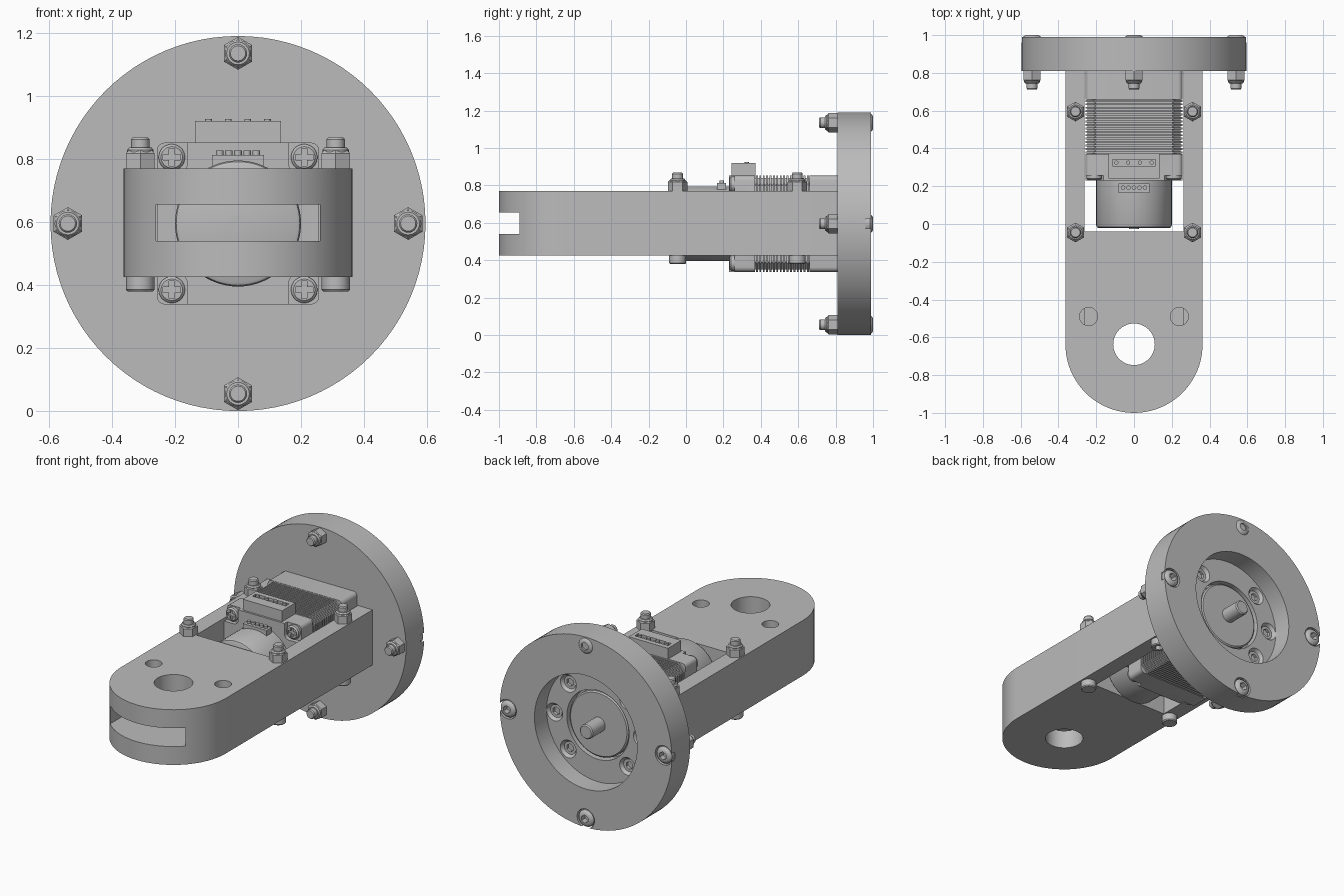
import bpy, bmesh, math
from mathutils import Vector, Matrix

if "Cube" in bpy.data.objects:
    bpy.data.objects.remove(bpy.data.objects["Cube"], do_unlink=True)

GREY = (0.5, 0.5, 0.5, 1)
metal = bpy.data.materials.new("plain grey")
metal.use_nodes = True
metal.diffuse_color = GREY
metal.node_tree.nodes["Principled BSDF"].inputs["Base Color"].default_value = GREY

CZ = 0.595                     # height of the motor axis
UP, DOWN = (0, 0, 1), (0, 0, -1)
BACK, FRONT = (0, 1, 0), (0, -1, 0)
parts = []


def finish(name, bm):
    bmesh.ops.recalc_face_normals(bm, faces=bm.faces)
    mesh = bpy.data.meshes.new(name)
    bm.to_mesh(mesh)
    bm.free()
    ob = bpy.data.objects.new(name, mesh)
    bpy.context.collection.objects.link(ob)
    mesh.materials.append(metal)
    parts.append(ob)
    return ob


def lathe(name, profile, at=(0, 0, 0), axis=UP, segs=32):
    """Turn (radius, height) points around an axis through a point."""
    bm = bmesh.new()
    vs = [bm.verts.new((0, r, h)) for r, h in profile]
    es = [bm.edges.new(pair) for pair in zip(vs, vs[1:])]
    bmesh.ops.spin(bm, geom=vs + es, cent=(0, 0, 0), axis=(0, 0, 1),
                   angle=math.tau, steps=segs, use_merge=False)
    bmesh.ops.remove_doubles(bm, verts=bm.verts, dist=1e-5)
    turn = Vector(axis).to_track_quat('Z', 'Y').to_matrix().to_4x4()
    bm.transform(Matrix.Translation(at) @ turn)
    return finish(name, bm)


def rod(name, r, low, high, at=(0, 0, 0), axis=UP, segs=32):
    return lathe(name, [(0, low), (r, low), (r, high), (0, high)], at, axis, segs)


def box(name, x, y, z, bevel=0, segments=1):
    """Box from three (low, high) ranges, optionally bevelled along its y edges."""
    bm = bmesh.new()
    bmesh.ops.create_cube(bm, size=1)
    for v in bm.verts:
        v.co = [(lo + hi) / 2 + c * (hi - lo) for c, (lo, hi) in zip(v.co, (x, y, z))]
    if bevel:
        long = [e for e in bm.edges if abs(e.verts[0].co.y - e.verts[1].co.y) > 1e-4]
        bmesh.ops.bevel(bm, geom=long, offset=bevel, segments=segments,
                        profile=0.5, affect='EDGES')
    return finish(name, bm)


def cut(ob, *cutters):
    for c in cutters:
        mod = ob.modifiers.new("cut", 'BOOLEAN')
        mod.operation, mod.solver, mod.object = 'DIFFERENCE', 'EXACT', c
        bpy.context.view_layer.objects.active = ob
        bpy.ops.object.modifier_apply(modifier=mod.name)
        parts.remove(c)
        bpy.data.objects.remove(c, do_unlink=True)


def nut(name, at, axis):
    lathe(name + "_nut", [(0, -.01), (.052, -.01), (.052, .048), (.044, .056), (0, .056)],
          at, axis, 6)
    lathe(name + "_nut_collar", [(0, .03), (.042, .03), (.042, .058), (.036, .066), (0, .066)],
          at, axis, 24)
    lathe(name + "_tip", [(0, 0), (.029, 0), (.029, .092), (.024, .098), (0, .098)],
          at, axis, 24)


def head(name, profile, at, axis, depth):
    """Screw head with a hexagonal socket."""
    ob = lathe(name + "_head", profile, at, axis, 28)
    cut(ob, rod("socket", .025, depth, .2, at, axis, 6))


# Arm: plate with a round front end
bm = bmesh.new()
R, END = 0.363, -0.637
outline = [(R, .81), (-R, .81)]
outline += [(R * math.cos(a), END + R * math.sin(a))
            for a in (math.pi + math.pi * i / 40 for i in range(41))]
face = bm.faces.new([bm.verts.new((x, y, .425)) for x, y in outline])
top = bmesh.ops.extrude_face_region(bm, geom=[face])["geom"]
bmesh.ops.translate(bm, vec=(0, 0, .345),
                    verts=[v for v in top if isinstance(v, bmesh.types.BMVert)])
arm = finish("arm", bm)
cut(arm,
    box("pocket", (-.262, .262), (-.04, .9), (.3, .9)),
    box("slot", (-.26, .26), (-1.1, 0), (.54, .655)),
    rod("pivot_hole", .11, .3, .9, (0, END, 0), segs=48),
    *[rod("small_hole", .048, .6, .9, (x, y, 0))
      for x, y in ((-.24, -.49), (.24, -.49), (0, -.905))])

# Flange with a stepped recess in its back
mid = (0, 0, CZ)
ring = [(.54 * math.cos(a), .54 * math.sin(a)) for a in (i * math.pi / 2 for i in range(4))]
corners = [(sx * .205, sz * .205) for sx in (-1, 1) for sz in (-1, 1)]
recessed = corners + [(-.3, 0), (.3, 0)]
flange = lathe("flange", [(.215, .81), (CZ, .81), (CZ, .99), (.355, .99), (.355, .87),
                          (.215, .87), (.215, .81)], mid, BACK, 96)
for x, z in ring:
    cut(flange, rod("bolt_seat", .06, .96, 1.1, (x, 0, CZ + z), BACK))
for x, z in recessed:
    cut(flange, lathe("countersink", [(0, .835), (.034, .835), (.056, .872), (.056, .9), (0, .9)],
                      (x, 0, CZ + z), BACK))

# Flange bolts, nuts on the front and domed heads on the back
dome = [(0, -.04), (.052, -.04), (.052, -.006), (.044, .004), (.032, .01), (0, .01)]
for i, (x, z) in enumerate(ring):
    nut(f"flange_bolt_{i}", (x, .81, CZ + z), FRONT)
    head(f"flange_bolt_{i}", dome, (x, .99, CZ + z), BACK, -.025)

# Screws in the recess, holding the motor and the arm
for i, (x, z) in enumerate(recessed):
    head(f"recess_screw_{i}", [(0, -.02), (.03, -.02), (.04, .012), (0, .012)],
         (x, .84, CZ + z), BACK, -.01)

# Arm bolts, nuts above and socket heads below
cap = [(0, -.01), (.045, -.01), (.045, .04), (.04, .046), (0, .046)]
for i, (x, y) in enumerate((x, y) for x in (-.31, .31) for y in (-.045, .595)):
    nut(f"arm_bolt_{i}", (x, y, .77), UP)
    head(f"arm_bolt_{i}", cap, (x, y, .425), DOWN, .02)

# Motor body: end caps, core and lamination plates
H = 0.257
span, tall = (-H, H), (CZ - H, CZ + H)
rear = box("motor_rear_cap", span, (.23, .37), tall, .025, 4)
box("motor_front_cap", span, (.66, .815), tall, .025, 4)
inner = H - .012
box("motor_core", (-inner, inner), (.36, .67), (CZ - inner, CZ + inner), .04)
plate = box("motor_laminations", span, (.374, .384), tall, .045)
array = plate.modifiers.new("stack", 'ARRAY')
array.count = 16
array.use_relative_offset = False
array.use_constant_offset = True
array.constant_offset_displace = (0, .0182, 0)

# Corner pockets with cross-slot screws on the motor's rear
for i, (x, z) in enumerate(corners):
    px, pz = x * 1.15, CZ + z * 1.15
    cut(rear, box("corner", (px - .075, px + .075), (.1, .258), (pz - .075, pz + .075), .03, 4))
    sx, sz = x * 1.025, CZ + z * 1.025
    screw = lathe(f"motor_screw_{i}", [(0, -.01), (.042, -.01), (.042, .018), (.034, .026), (0, .026)],
                  (sx, .258, sz), FRONT, 28)
    for w, h in ((.028, .009), (.009, .028)):
        cut(screw, box("cross", (sx - w, sx + w), (.2, .245), (sz - h, sz + h)))

# Motor pilot boss and output shaft
lathe("pilot_boss", [(0, .8), (.203, .8), (.203, .855), (.195, .862), (0, .862)], mid, BACK, 64)
lathe("output_shaft", [(0, .85), (.045, .85), (.045, .983), (.038, .99), (0, .99)], mid, BACK)

# Motor cable socket
sock = box("cable_socket", (-.136, .136), (.242, .372), (.84, .92))
cut(sock, box("pin_slot", (-.115, .115), (.307, .342), (.905, 1)))
for i in range(4):
    rod(f"cable_pin_{i}", .011, .89, .926, (-.093 + i * .062, .325, 0), UP, 12)

# Encoder can with its small socket
lathe("encoder", [(0, -.24), (.2, -.24), (.2, .008), (.196, .017), (.187, .022), (0, .022)],
      mid, FRONT, 64)
rod("encoder_hub", .026, 0, .026, mid, FRONT, 24)
box("encoder_socket", (-.082, .082), (.165, .215), (.76, .812))
for i in range(5):
    rod(f"encoder_pin_{i}", .012, .8, .826, (-.058 + i * .029, .192, 0), UP, 12)

# Smooth round surfaces, keep sharp edges
bpy.ops.object.select_all(action='DESELECT')
for ob in parts:
    ob.select_set(True)
bpy.context.view_layer.objects.active = arm
bpy.ops.object.shade_smooth_by_angle(angle=math.radians(32))
